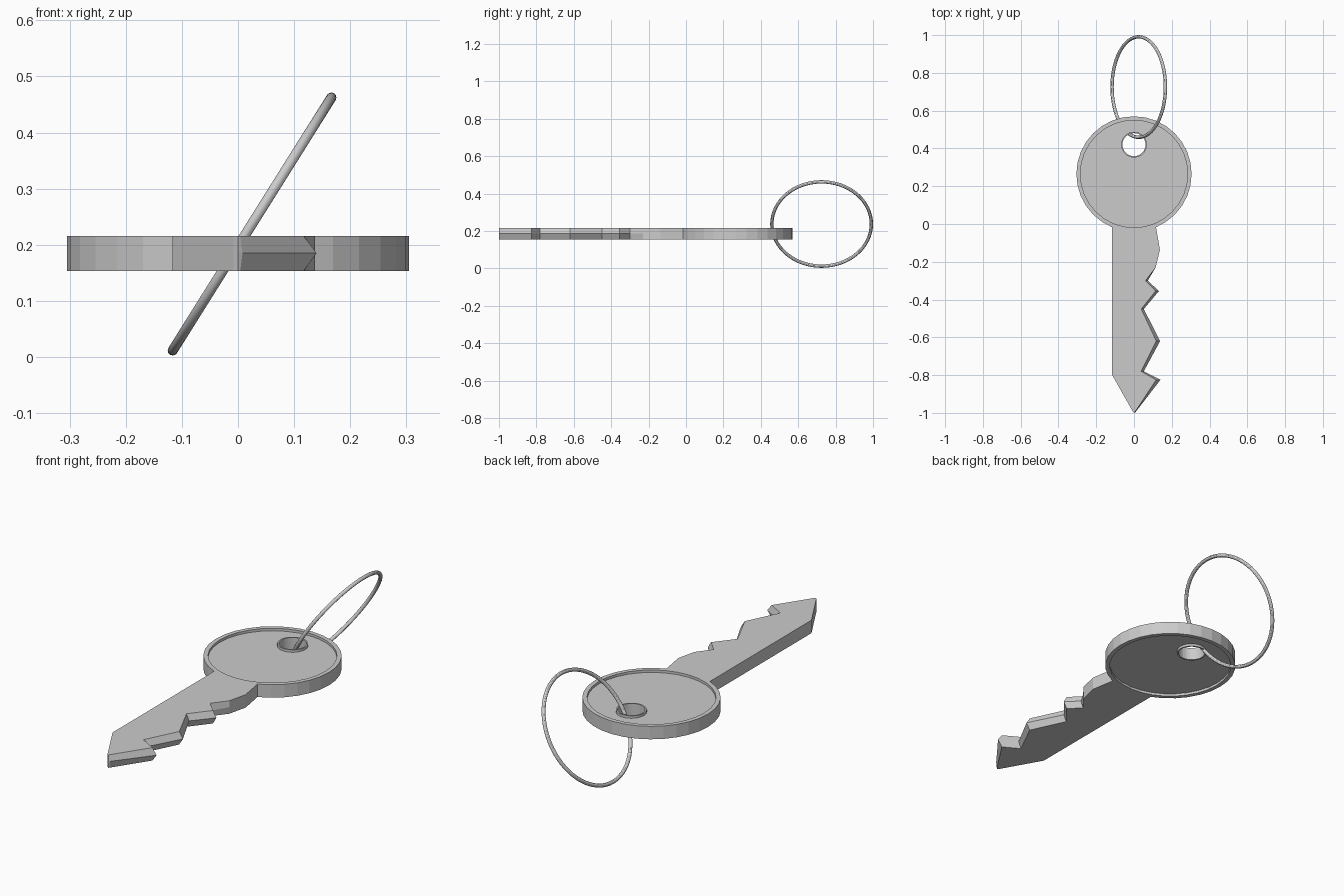
import bpy, bmesh, math

if "Cube" in bpy.data.objects:
    bpy.data.objects.remove(bpy.data.objects["Cube"])

Z0, ZM, Z1 = 0.153, 0.185, 0.216      # underside, ridge, top side
HEAD_Y, HEAD_R, N = 0.265, 0.305, 32
HOLE_Y = 0.42
DEPTH = 0.012                         # recess depth in the head


def circle(cy, r, z):
    return [(r * math.sin(2 * math.pi * i / N), cy - r * math.cos(2 * math.pi * i / N), z)
            for i in range(N)]


def make_object(name, bm):
    bmesh.ops.recalc_face_normals(bm, faces=bm.faces)
    mesh = bpy.data.meshes.new(name)
    bm.to_mesh(mesh)
    bm.free()
    obj = bpy.data.objects.new(name, mesh)
    bpy.context.collection.objects.link(obj)
    return obj


# Head: closed chain of circles giving rim, recessed faces, hole lip and hole
zt, zb = Z1 - DEPTH, Z0 + DEPTH
RIM, LIP, HOLE = 0.284, 0.068, 0.061
chain = [(HEAD_Y, HEAD_R, Z0), (HEAD_Y, HEAD_R, Z1), (HEAD_Y, RIM, Z1), (HEAD_Y, RIM, zt),
         (HOLE_Y, LIP, zt), (HOLE_Y, LIP, Z1), (HOLE_Y, HOLE, Z1), (HOLE_Y, HOLE, Z0),
         (HOLE_Y, LIP, Z0), (HOLE_Y, LIP, zb), (HEAD_Y, RIM, zb), (HEAD_Y, RIM, Z0)]
bm = bmesh.new()
loops = [[bm.verts.new(p) for p in circle(*c)] for c in chain]
for k, a in enumerate(loops):
    b = loops[(k + 1) % len(loops)]
    for i in range(N):
        if k == 0 and i in (0, 1, N - 2, N - 1):
            continue                  # open where the blade joins
        j = (i + 1) % N
        bm.faces.new((a[i], a[j], b[j], b[i]))
make_object("key_head", bm)

# Blade: outline points (x, y, bevel inset); teeth come to a ridge at mid height
outline = [(0.137, -0.137, 0), (0.115, -0.23, 0), (0.073, -0.30, 0.012), (0.132, -0.355, 0.018),
           (0.052, -0.45, 0.014), (0.138, -0.62, 0.02), (0.052, -0.78, 0.014),
           (0.14, -0.825, 0.023), (0.008, -0.996, 0.004), (0, -1.0, 0), (-0.008, -0.99, 0),
           (-0.117, -0.797, 0)]
rim = circle(HEAD_Y, HEAD_R, 0)
arc = [(rim[i % N][0], rim[i % N][1], 0) for i in range(-2, 3)]
pts = arc + outline
bm = bmesh.new()
layers = [[bm.verts.new((x - (0 if z == ZM else d), y, z)) for x, y, d in pts]
          for z in (Z0, ZM, Z1)]
bm.faces.new(layers[0][::-1])
bm.faces.new(layers[2])
for a, b in zip(layers, layers[1:]):
    for i in range(len(arc) - 1, len(pts)):
        j = (i + 1) % len(pts)
        bm.faces.new((a[i], a[j], b[j], b[i]))
make_object("key_blade", bm)

# Split ring passing through the hole
bpy.ops.mesh.primitive_torus_add(major_radius=0.266, minor_radius=0.009,
                                 major_segments=64, minor_segments=12,
                                 location=(0.025, 0.725, 0.237),
                                 rotation=(0, math.radians(-57.9), 0))
ring = bpy.context.object
ring.name = "key_ring"
bpy.ops.object.shade_smooth_by_angle()
